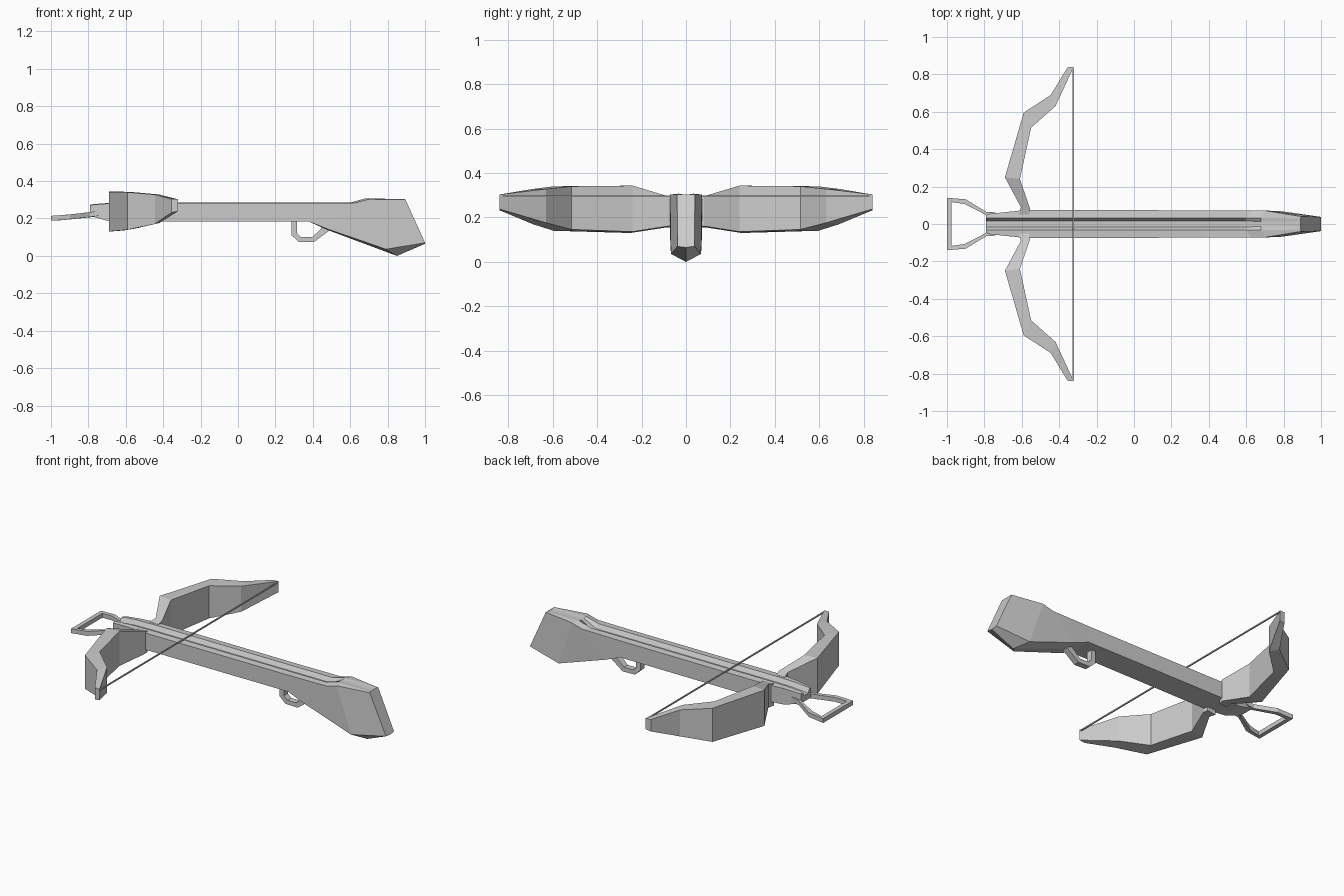
import bpy, bmesh


def loft(name, rings):
    """Skin a list of equal-length rings and cap both ends."""
    bm = bmesh.new()
    vs = [[bm.verts.new(p) for p in r] for r in rings]
    n = len(vs[0])
    for a, b in zip(vs, vs[1:]):
        for i in range(n):
            j = (i + 1) % n
            bm.faces.new((a[i], a[j], b[j], b[i]))
    bm.faces.new(vs[0])
    bm.faces.new(vs[-1])
    bmesh.ops.recalc_face_normals(bm, faces=bm.faces)
    me = bpy.data.meshes.new(name)
    bm.to_mesh(me)
    bm.free()
    ob = bpy.data.objects.new(name, me)
    bpy.context.collection.objects.link(ob)
    return ob


# Stock: half sections (groove floor, lip, top edge, bottom edge, keel), mirrored
def section(pts):
    return pts + [(x, -y, z) for x, y, z in reversed(pts) if y > 0]


def plain(x, w, top, bottom, depth=0.025):
    return section([(x, 0.017, top - depth), (x, 0.033, top), (x, w, top - 0.003),
                    (x, w, bottom), (x, 0, bottom)])


loft("stock", [
    plain(-0.79, 0.048, 0.273, 0.213),
    plain(-0.77, 0.055, 0.277, 0.208),
    plain(-0.69, 0.063, 0.283, 0.185),
    plain(-0.58, 0.075, 0.285, 0.183),
    plain(0.38, 0.073, 0.285, 0.183),
    section([(0.60, 0.017, 0.26), (0.60, 0.033, 0.285), (0.63, 0.073, 0.284),
             (0.48, 0.073, 0.143), (0.48, 0, 0.138)]),
    section([(0.68, 0.012, 0.303), (0.68, 0.033, 0.307), (0.70, 0.072, 0.303),
             (0.79, 0.068, 0.036), (0.85, 0, 0.0)]),
    section([(0.89, 0.015, 0.303), (0.89, 0.03, 0.304), (0.895, 0.04, 0.302),
             (1.0, 0.038, 0.07), (1.0, 0, 0.065)]),
])

# Bow limbs: front edge x, y, back edge x, y, low z, high z
limb = [(-0.615, 0.05, -0.56, 0.05, 0.155, 0.285),
        (-0.605, 0.09, -0.555, 0.08, 0.155, 0.295),
        (-0.69, 0.25, -0.61, 0.24, 0.13, 0.343),
        (-0.59, 0.595, -0.55, 0.515, 0.14, 0.34),
        (-0.445, 0.69, -0.42, 0.63, 0.17, 0.328),
        (-0.355, 0.838, -0.322, 0.84, 0.232, 0.303)]
for side, s in (("left", -1), ("right", 1)):
    loft("bow_limb_" + side, [
        [(fx, s * fy, lo), (fx, s * fy, hi), (bx, s * by, hi), (bx, s * by, lo + 0.006)]
        for fx, fy, bx, by, lo, hi in limb])

# Bow string
t = 0.0035
loft("bow_string", [[(-0.325 + a * t, y, 0.296 + b * t)
                     for a, b in ((-1, -1), (-1, 1), (1, 1), (1, -1))]
                    for y in (-0.835, 0.835)])

# Foot stirrup: outer x, y, inner x, y, low z
half = [(-0.74, 0.062, -0.74, 0.035, 0.217),
        (-0.79, 0.065, -0.775, 0.04, 0.208),
        (-0.90, 0.132, -0.905, 0.107, 0.195),
        (-1.0, 0.14, -0.975, 0.117, 0.188)]
path = half + [(a, -b, c, -d, z) for a, b, c, d, z in reversed(half)]
loft("foot_stirrup", [[(a, b, z), (a, b, z + 0.026), (c, d, z + 0.026), (c, d, z)]
                      for a, b, c, d, z in path])

# Trigger guard: outer x, z, inner x, z
guard = [(0.285, 0.20, 0.315, 0.20), (0.287, 0.11, 0.315, 0.12),
         (0.325, 0.075, 0.338, 0.10), (0.405, 0.073, 0.395, 0.10),
         (0.485, 0.133, 0.445, 0.145), (0.485, 0.16, 0.445, 0.17)]
w = 0.018
loft("trigger_guard", [[(a, -w, b), (a, w, b), (c, w, d), (c, -w, d)]
                       for a, b, c, d in guard])
